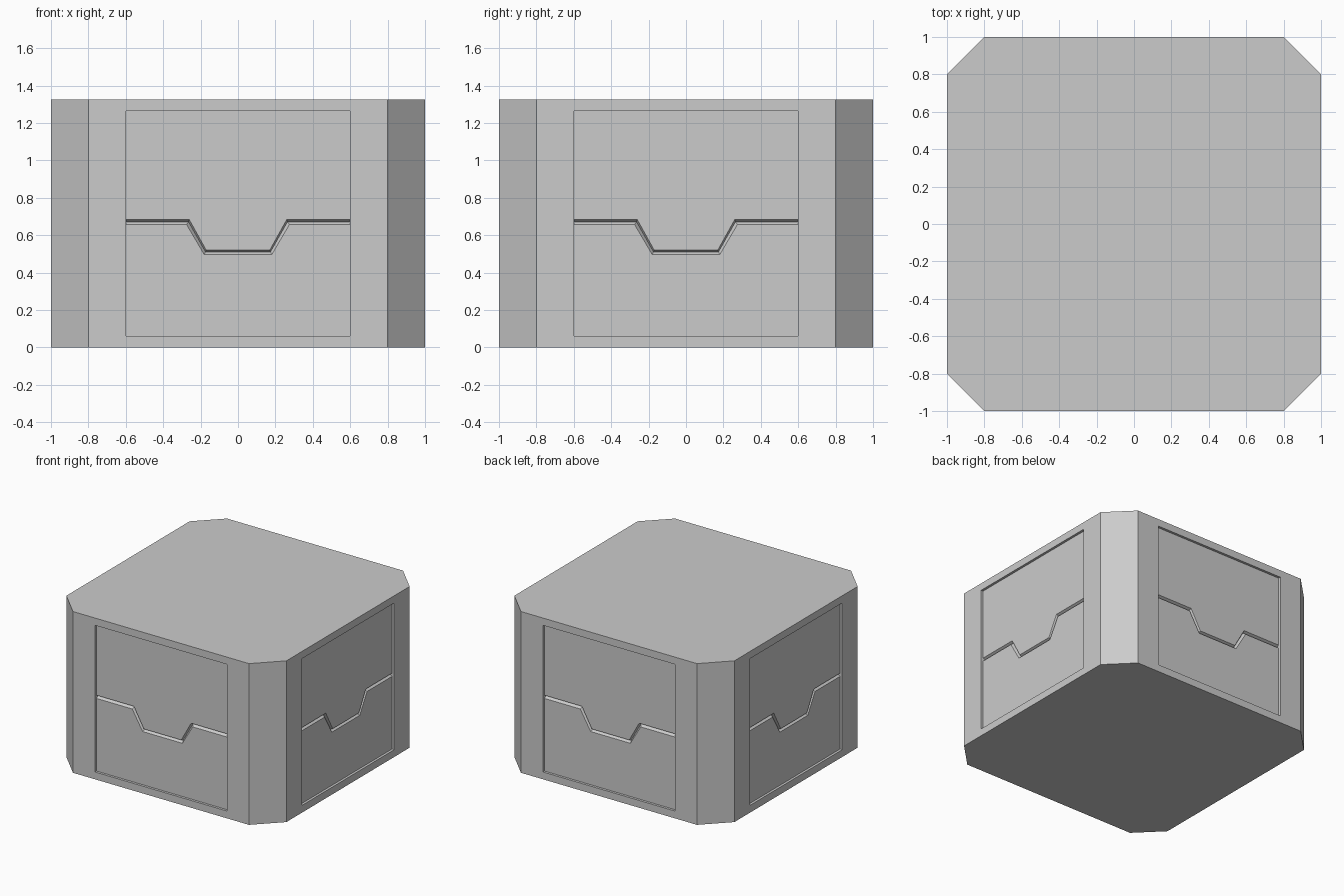
import bpy
import bmesh
from math import pi
from mathutils import Matrix, Vector

if "Cube" in bpy.data.objects:
    bpy.data.objects.remove(bpy.data.objects["Cube"])

H = 1.325                 # body height
W, CUT = 1.0, 0.8         # half width, start of corner chamfer
PW, Z0, Z1 = 0.6, 0.06, 1.265   # recessed panel extents
D, G = 0.02, 0.02         # recess depth, extra groove depth

bm = bmesh.new()


def face(points, rot):
    bm.faces.new([bm.verts.new(rot @ Vector(p)) for p in points])


def seam(outer, inner, high, low, depth):
    """One stepped line across the panel, left to right."""
    pts = [(-PW, high), (-outer, high), (-inner, low)]
    pts += [(-x, z) for x, z in reversed(pts)]
    return [(x, -W + depth, z) for x, z in pts]


def rect(w, lo, hi, depth):
    return [(-w, -W + depth, lo), (w, -W + depth, lo),
            (w, -W + depth, hi), (-w, -W + depth, hi)]


for k in range(4):
    rot = Matrix.Rotation(k * pi / 2, 3, 'Z')
    outer, rim, panel = rect(CUT, 0, H, 0), rect(PW, Z0, Z1, 0), rect(PW, Z0, Z1, D)
    upper = seam(0.26, 0.17, 0.683, 0.521, D)
    middle = seam(0.265, 0.174, 0.672, 0.511, D + G)
    lower = seam(0.275, 0.181, 0.657, 0.497, D)

    # frame around the recess
    for i in range(4):
        j = (i + 1) % 4
        face([outer[i], outer[j], rim[j], rim[i]], rot)

    # recess walls
    face([rim[0], rim[1], panel[1], panel[0]], rot)
    face([rim[2], rim[3], panel[3], panel[2]], rot)
    face([rim[1], rim[2], panel[2], upper[-1], middle[-1], lower[-1], panel[1]], rot)
    face([rim[3], rim[0], panel[0], lower[0], middle[0], upper[0], panel[3]], rot)

    # upper and lower panel halves
    face(upper + [panel[2], panel[3]], rot)
    face([panel[0], panel[1]] + lower[::-1], rot)

    # V groove between the halves
    for a, b in ((middle, upper), (lower, middle)):
        for i in range(5):
            face([a[i], a[i + 1], b[i + 1], b[i]], rot)

    # chamfered corner
    face([(CUT, -W, 0), (W, -CUT, 0), (W, -CUT, H), (CUT, -W, H)], rot)

# top and bottom caps
octagon = [(-CUT, -W), (CUT, -W), (W, -CUT), (W, CUT),
           (CUT, W), (-CUT, W), (-W, CUT), (-W, -CUT)]
for z in (0, H):
    face([(x, y, z) for x, y in octagon], Matrix.Identity(3))

bmesh.ops.remove_doubles(bm, verts=bm.verts[:], dist=0.0005)
bmesh.ops.recalc_face_normals(bm, faces=bm.faces[:])

mesh = bpy.data.meshes.new("panelled_crate")
bm.to_mesh(mesh)
bm.free()
bpy.context.collection.objects.link(bpy.data.objects.new("panelled_crate", mesh))
